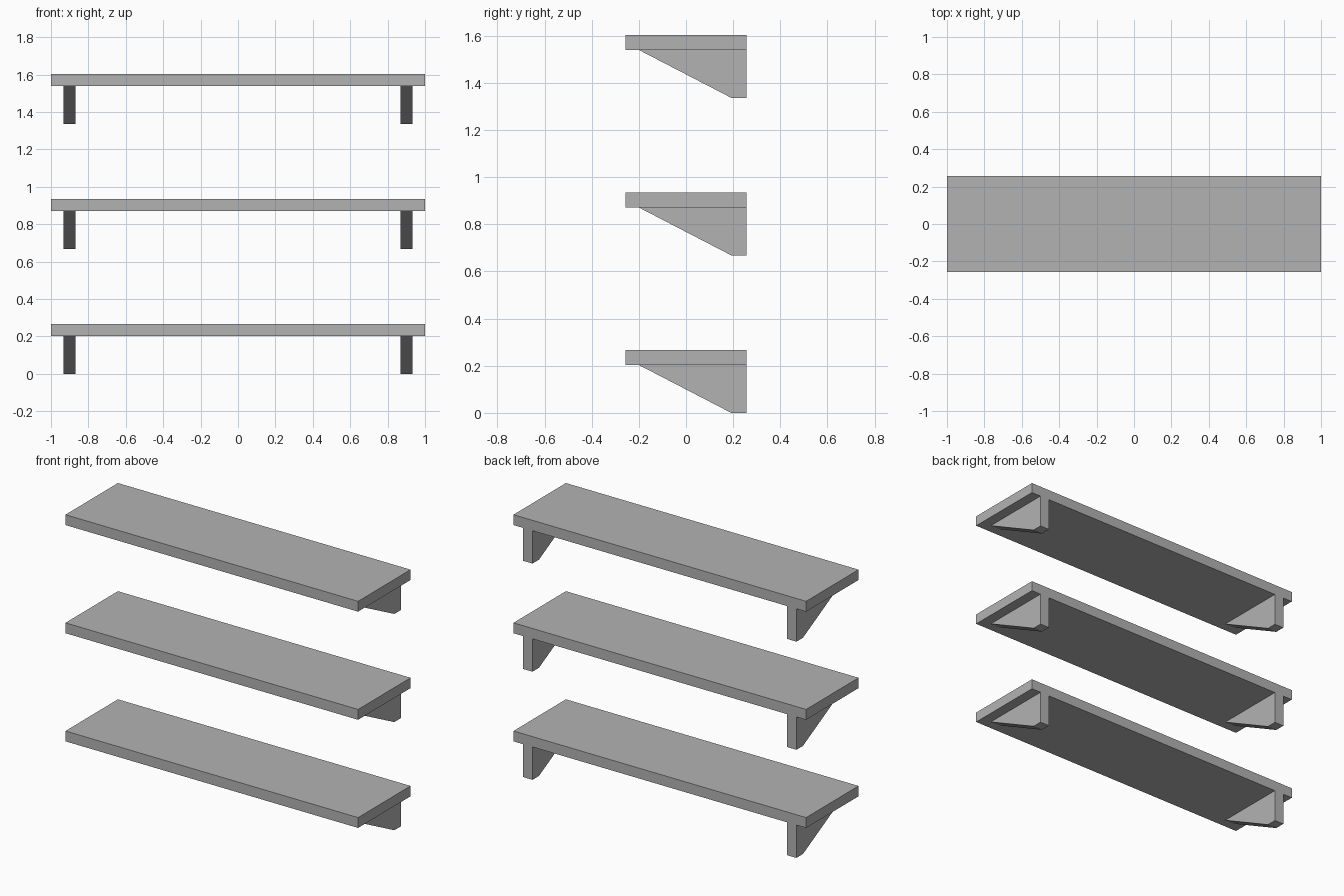
import bpy
import bmesh
from mathutils import Vector

cube = bpy.data.objects.get("Cube")
if cube:
    bpy.data.objects.remove(cube, do_unlink=True)

# Single plain grey finish
GREY = (0.45, 0.45, 0.45, 1.0)
grey = bpy.data.materials.new("plain grey")
grey.use_nodes = True
grey.diffuse_color = GREY
grey.node_tree.nodes["Principled BSDF"].inputs["Base Color"].default_value = GREY

HALF_DEPTH = 0.256
BOARD_BOTTOM, BOARD_TOP = 0.203, 0.267
SPACING = 0.668


def extrude_profile(name, profile, x0, x1, z):
    """Extrude a closed (y, z) profile along x."""
    bm = bmesh.new()
    face = bm.faces.new([bm.verts.new((x0, y, h)) for y, h in profile])
    out = bmesh.ops.extrude_face_region(bm, geom=[face])
    verts = [g for g in out["geom"] if isinstance(g, bmesh.types.BMVert)]
    bmesh.ops.translate(bm, verts=verts, vec=Vector((x1 - x0, 0, 0)))
    bmesh.ops.recalc_face_normals(bm, faces=bm.faces)
    mesh = bpy.data.meshes.new(name)
    bm.to_mesh(mesh)
    bm.free()
    mesh.materials.append(grey)
    obj = bpy.data.objects.new(name, mesh)
    obj.location.z = z
    bpy.context.collection.objects.link(obj)
    return obj


board_profile = [(-HALF_DEPTH, BOARD_BOTTOM), (HALF_DEPTH, BOARD_BOTTOM),
                 (HALF_DEPTH, BOARD_TOP), (-HALF_DEPTH, BOARD_TOP)]
bracket_profile = [(-0.2, BOARD_BOTTOM), (0.192, 0),
                   (HALF_DEPTH, 0), (HALF_DEPTH, BOARD_BOTTOM)]

# Three shelves, each a board on two tapered brackets
for level, label in enumerate(("lower", "middle", "upper")):
    z = level * SPACING
    extrude_profile(f"{label}_shelf_board", board_profile, -1, 1, z)
    for side, sign in (("left", 1), ("right", -1)):
        extrude_profile(f"{label}_{side}_bracket", bracket_profile,
                        sign * 0.87, sign * 0.934, z)
